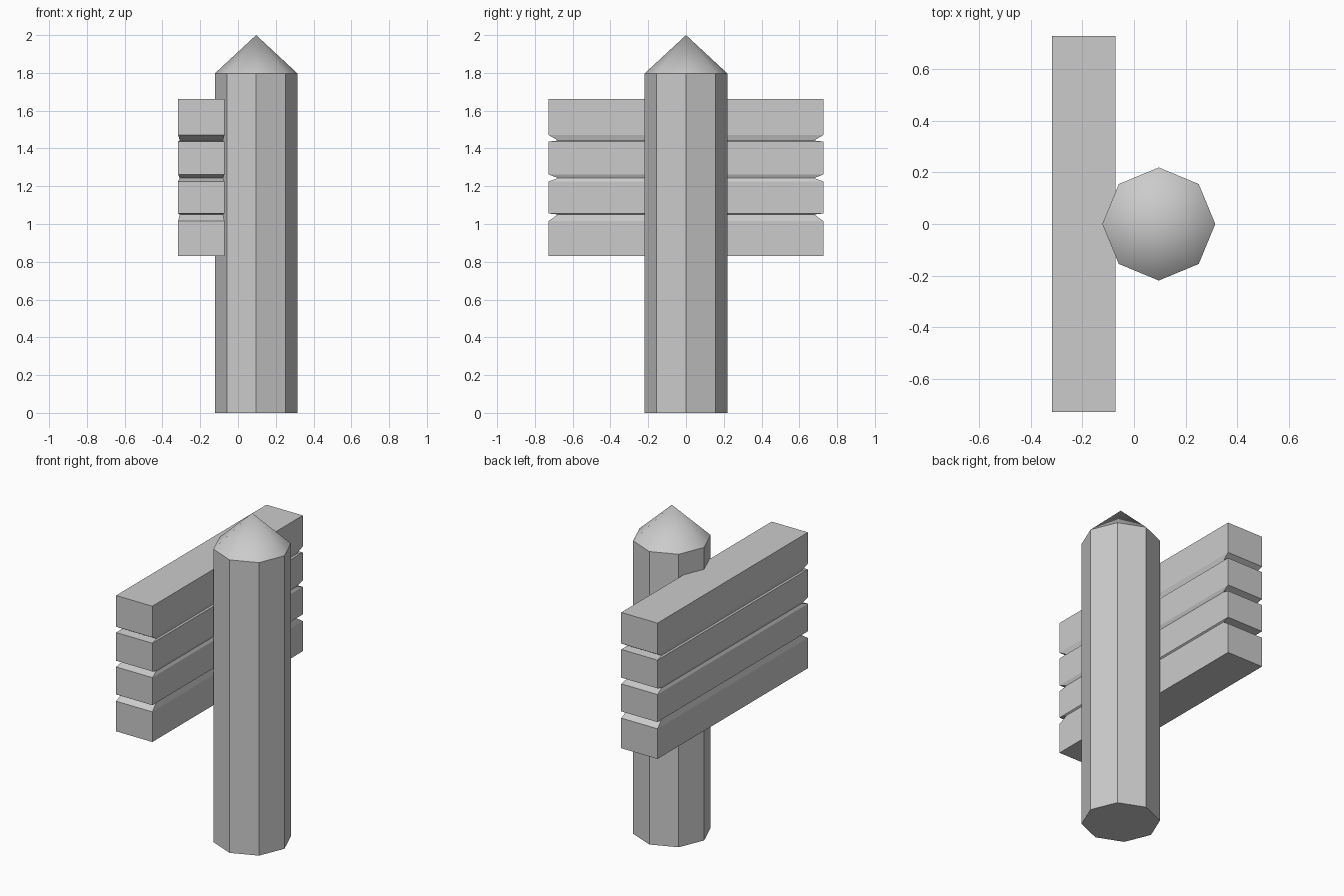
import bpy, math

if "Cube" in bpy.data.objects:
    bpy.data.objects.remove(bpy.data.objects["Cube"])


def ring_solid(name, rings, apex=None):
    """Loft a closed solid through equal-sized rings, optionally ending in a point."""
    n = len(rings[0])
    verts = [p for ring in rings for p in ring]
    faces = [tuple(reversed(range(n)))]
    for r in range(len(rings) - 1):
        for i in range(n):
            j = (i + 1) % n
            faces.append((r * n + i, r * n + j, (r + 1) * n + j, (r + 1) * n + i))
    last = (len(rings) - 1) * n
    if apex:
        verts.append(apex)
        faces += [(last + i, last + (i + 1) % n, len(verts) - 1) for i in range(n)]
    else:
        faces.append(tuple(range(last, last + n)))
    mesh = bpy.data.meshes.new(name)
    mesh.from_pydata(verts, [], faces)
    obj = bpy.data.objects.new(name, mesh)
    bpy.context.collection.objects.link(obj)
    return obj


# Octagonal post with pointed top
PX, PR = 0.096, 0.219


def octagon(z):
    return [(PX + PR * math.cos(i * math.pi / 4), PR * math.sin(i * math.pi / 4), z)
            for i in range(8)]


post = ring_solid("post", [octagon(0), octagon(1.797)], apex=(PX, 0, 2.0))
bpy.context.view_layer.objects.active = post
post.select_set(True)
bpy.ops.object.shade_smooth_by_angle(angle=math.radians(40))

# Stacked sign board: (height, scale) profile with uneven grooves
BX, HX, HY = -0.194, 0.123, 0.729
profile = [(0.83, 1), (1.015, 1), (1.05, 0.93), (1.056, 1),
           (1.225, 1), (1.243, 0.93), (1.263, 1),
           (1.436, 1), (1.442, 0.93), (1.472, 1), (1.663, 1)]


def rectangle(z, s):
    return [(BX + sx * HX * s, sy * HY * s, z)
            for sx, sy in ((-1, -1), (1, -1), (1, 1), (-1, 1))]


ring_solid("board", [rectangle(z, s) for z, s in profile])
